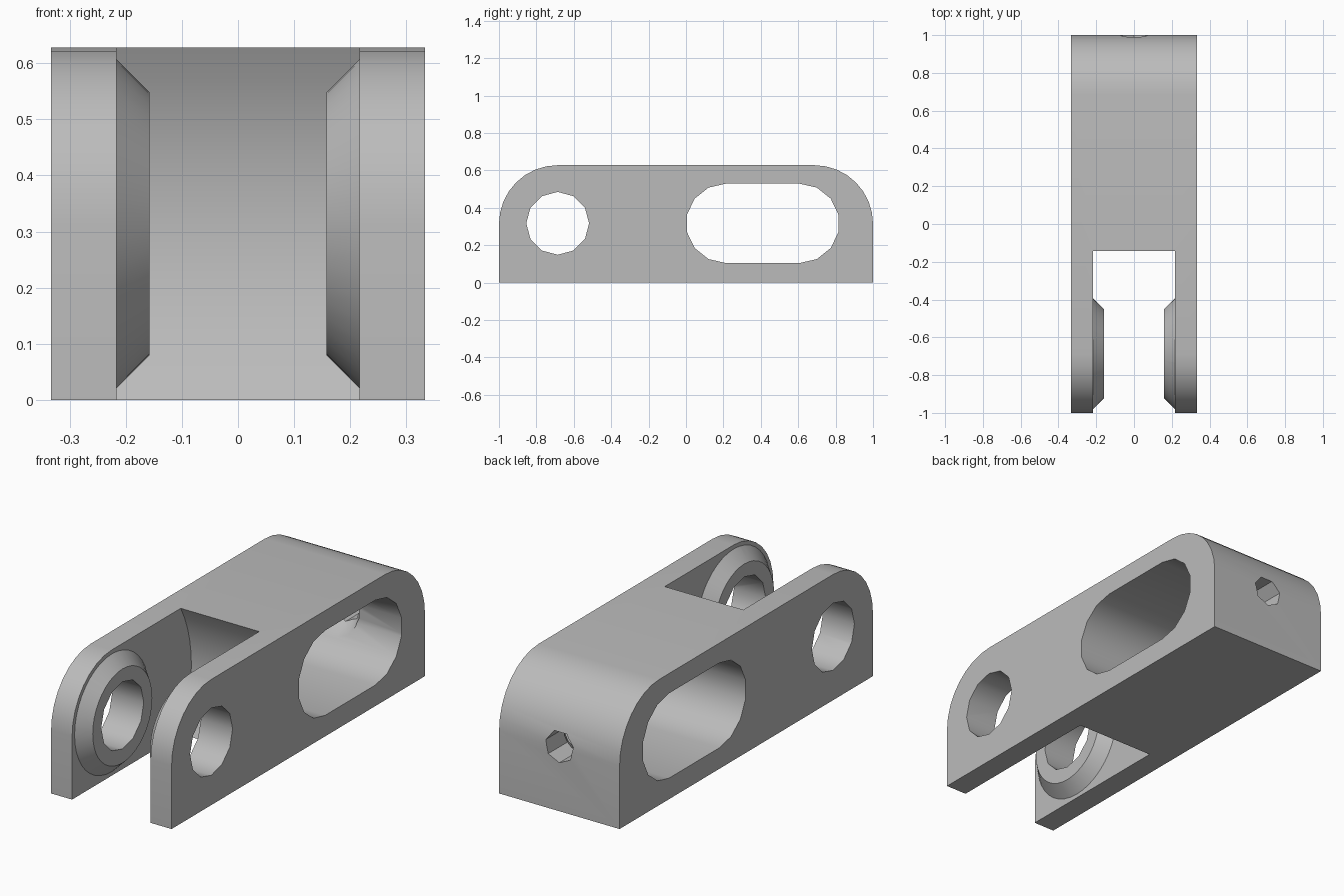
import bpy, bmesh, math
from mathutils import Matrix

old = bpy.data.objects.get("Cube")
if old:
    bpy.data.objects.remove(old, do_unlink=True)

HALF_W, HEIGHT = 0.333, 0.628
R = HEIGHT / 2            # end rounding and pivot height
PIVOT_Y = -1 + R
SLOT_Z = 0.317

grey = bpy.data.materials.new("plain grey")
grey.use_nodes = True
grey.diffuse_color = (0.5, 0.5, 0.5, 1)
grey.node_tree.nodes["Principled BSDF"].inputs["Base Color"].default_value = (0.5, 0.5, 0.5, 1)


def arc(cy, cz, r, start, end, n):
    angles = [math.radians(start + (end - start) * i / n) for i in range(n + 1)]
    return [(cy + r * math.cos(a), cz + r * math.sin(a)) for a in angles]


def finish(name, bm):
    bmesh.ops.recalc_face_normals(bm, faces=bm.faces)
    mesh = bpy.data.meshes.new(name)
    bm.to_mesh(mesh)
    bm.free()
    mesh.materials.append(grey)
    ob = bpy.data.objects.new(name, mesh)
    bpy.context.collection.objects.link(ob)
    return ob


def prism(name, profile, half):
    """Extrude a side profile (y, z) across x."""
    bm = bmesh.new()
    face = bm.faces.new([bm.verts.new((-half, y, z)) for y, z in profile])
    out = bmesh.ops.extrude_face_region(bm, geom=[face])
    moved = [v for v in out["geom"] if isinstance(v, bmesh.types.BMVert)]
    bmesh.ops.translate(bm, verts=moved, vec=(2 * half, 0, 0))
    return finish(name, bm)


def cone(name, r1, r2, depth, matrix, sides):
    bm = bmesh.new()
    bmesh.ops.create_cone(bm, cap_ends=True, segments=sides, radius1=r1,
                          radius2=r2, depth=depth, matrix=matrix)
    return finish(name, bm)


def combine(target, tool, operation):
    mod = target.modifiers.new(operation.lower(), "BOOLEAN")
    mod.operation, mod.solver, mod.object = operation, "EXACT", tool
    bpy.context.view_layer.objects.active = target
    bpy.ops.object.modifier_apply(modifier=mod.name)
    bpy.data.objects.remove(tool, do_unlink=True)


# Block with rounded upper ends
outline = [(-1, 0), (1, 0)]
outline += arc(1 - R, R, R, 0, 90, 8) + arc(PIVOT_Y, R, R, 90, 180, 8)
body = prism("clevis_body", outline, HALF_W)

# Fork gap with a concave end wall
combine(body, prism("fork_gap", arc(PIVOT_Y, R, 2 * R, 0, 354, 59), 0.217), "DIFFERENCE")

# Tapered bosses on the inner fork faces
for side in (-1, 1):
    place = Matrix.Translation((side * 0.190, PIVOT_Y, R))
    place = place @ Matrix.Rotation(-side * math.pi / 2, 4, "Y")
    combine(body, cone("boss", 0.299, 0.235, 0.064, place, 40), "UNION")

# Pivot hole and long window through the sides
combine(body, prism("pivot_hole", arc(PIVOT_Y, 0.317, 0.168, 0, 330, 11), 0.5), "DIFFERENCE")
window = arc(0.608, SLOT_Z, 0.212, -90, 90, 7) + arc(0.212, SLOT_Z, 0.212, 90, 270, 7)
combine(body, prism("window", window, 0.5), "DIFFERENCE")

# Screw hole in the back wall, flared on the inside
turn = Matrix.Rotation(-math.pi / 2, 4, "X")
screw = Matrix.Translation((0, 0.9, 0.32)) @ turn
combine(body, cone("screw_hole", 0.078, 0.078, 0.4, screw, 7), "DIFFERENCE")
flare = Matrix.Translation((0, 0.81, 0.32)) @ turn
combine(body, cone("screw_seat", 0.14, 0.07, 0.1, flare, 14), "DIFFERENCE")

# Smooth curves, crisp edges
bpy.ops.object.select_all(action="DESELECT")
body.select_set(True)
bpy.context.view_layer.objects.active = body
bpy.ops.object.shade_smooth_by_angle(angle=math.radians(32))
